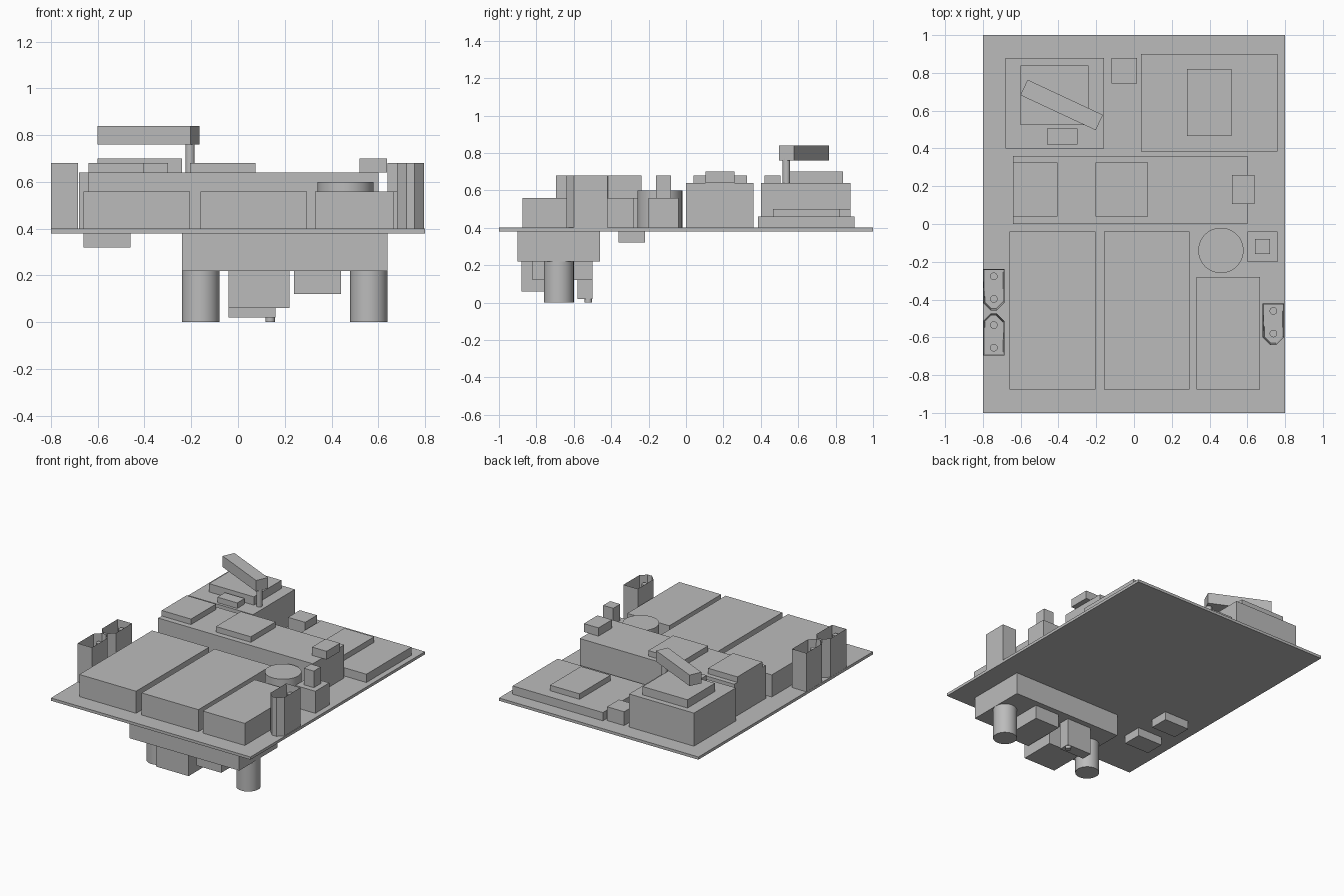
import bpy, bmesh, math
from mathutils import Matrix

cube = bpy.data.objects.get("Cube")
if cube:
    bpy.data.objects.remove(cube, do_unlink=True)

GREY = (0.5, 0.5, 0.5, 1)
grey = bpy.data.materials.new("plain_grey")
grey.use_nodes = True
grey.diffuse_color = GREY
grey.node_tree.nodes["Principled BSDF"].inputs["Base Color"].default_value = GREY


def finish(name, bm):
    bmesh.ops.recalc_face_normals(bm, faces=bm.faces)
    mesh = bpy.data.meshes.new(name)
    bm.to_mesh(mesh)
    bm.free()
    mesh.materials.append(grey)
    obj = bpy.data.objects.new(name, mesh)
    bpy.context.scene.collection.objects.link(obj)
    return obj


def box(name, x, y, z, turn=0):
    """Box from x, y and z ranges, turned about its own upright axis."""
    bm = bmesh.new()
    size = [b - a for a, b in (x, y, z)]
    bmesh.ops.create_cube(bm, size=1, matrix=Matrix.Diagonal((*size, 1)))
    obj = finish(name, bm)
    obj.location = [(a + b) / 2 for a, b in (x, y, z)]
    obj.rotation_euler.z = math.radians(turn)
    return obj


def cylinder(name, x, y, radius, z, sides=48):
    bm = bmesh.new()
    bmesh.ops.create_cone(bm, cap_ends=True, segments=sides, radius1=radius,
                          radius2=radius, depth=z[1] - z[0])
    for f in bm.faces:
        f.smooth = len(f.verts) == 4
    for e in bm.edges:
        e.smooth = all(f.smooth for f in e.link_faces)
    obj = finish(name, bm)
    obj.location = (x, y, (z[0] + z[1]) / 2)
    return obj


def connector(name, x, y, flip):
    """Open shell with two clipped corners and two round pins."""
    w, h, c = 0.057, 0.11, 0.04
    outline = [(-w, h), (-w, c - h), (c - w, -h), (w - c, -h), (w, c - h), (w, h)]
    bm = bmesh.new()
    base = bm.faces.new([bm.verts.new((px, py * flip, 0)) for px, py in outline])
    out = bmesh.ops.extrude_face_region(bm, geom=[base])["geom"]
    bmesh.ops.translate(bm, vec=(0, 0, 0.28),
                        verts=[v for v in out if isinstance(v, bmesh.types.BMVert)])
    bm.normal_update()
    bmesh.ops.recalc_face_normals(bm, faces=bm.faces)
    top = max(bm.faces, key=lambda f: f.calc_center_median().z)
    # Rim, then sink the inner face to make the cavity
    bmesh.ops.inset_region(bm, faces=[top], thickness=0.01)
    bmesh.ops.translate(bm, vec=(0, 0, -0.26), verts=top.verts)
    obj = finish(name + "_shell", bm)
    obj.location = (x, y, BOARD)
    for i, dy in enumerate((-0.06, 0.06)):
        cylinder(f"{name}_pin_{i + 1}", x, y + dy + 0.01 * flip, 0.02, (BOARD + 0.01, 0.64), 24)


BOARD = 0.40   # top surface of the board
UNDER = 0.38   # bottom surface of the board

box("board", (-0.8, 0.8), (-1, 1), (UNDER, BOARD))

# Front row of modules
for name, x, back in (("right", (-0.66, -0.205), -0.04),
                      ("middle", (-0.16, 0.295), -0.04),
                      ("left", (0.33, 0.667), -0.28)):
    box(f"front_module_{name}", x, (-0.875, back), (BOARD, 0.56))

# Round component and small stepped block beside it
cylinder("round_component", 0.46, -0.14, 0.12, (BOARD, 0.60))
box("stepped_block_base", (0.6, 0.76), (-0.2, -0.04), (BOARD, 0.56))
box("stepped_block_top", (0.64, 0.72), (-0.16, -0.08), (0.56, 0.68))

# Long central module with its lids
box("central_module", (-0.64, 0.6), (0, 0.36), (BOARD, 0.64))
box("central_lid_right", (-0.64, -0.405), (0.04, 0.325), (0.64, 0.68))
box("central_lid_middle", (-0.205, 0.075), (0.04, 0.325), (0.64, 0.68))
box("central_lid_left", (0.52, 0.637), (0.105, 0.26), (0.64, 0.70))

# Rear tower with lever on a post
box("rear_tower", (-0.68, -0.16), (0.40, 0.88), (BOARD, 0.64))
box("tower_plate", (-0.60, -0.24), (0.525, 0.84), (0.64, 0.70))
box("tower_small_block", (-0.46, -0.30), (0.42, 0.505), (0.64, 0.68))
cylinder("lever_post", -0.205, 0.537, 0.02, (0.64, 0.77), 24)
box("lever", (-0.603, -0.163), (0.585, 0.675), (0.76, 0.84), turn=-25)

# Rear flat module and small rear block
box("rear_block", (-0.12, 0.017), (0.745, 0.88), (BOARD, 0.50))
box("rear_flat_module", (0.037, 0.76), (0.385, 0.90), (BOARD, 0.46))
box("rear_flat_plate", (0.28, 0.517), (0.465, 0.82), (0.46, 0.50))

# Tall open connectors along both edges
connector("right_connector_rear", -0.742, -0.347, 1)
connector("right_connector_front", -0.742, -0.585, -1)
connector("left_connector", 0.738, -0.53, 1)

# Parts hanging below the board
box("under_module", (-0.24, 0.64), (-0.90, -0.46), (0.22, UNDER))
for side, x in (("right", -0.16), ("left", 0.56)):
    cylinder(f"under_can_{side}", x, -0.68, 0.08, (0, 0.22))
box("under_block_deep", (-0.04, 0.22), (-0.88, -0.62), (0.06, 0.22))
box("under_block_shallow", (0.24, 0.44), (-0.82, -0.50), (0.12, 0.22))
box("under_upright_plate", (-0.04, 0.16), (-0.58, -0.50), (0.02, 0.22))
cylinder("under_plate_nub", 0.138, -0.522, 0.02, (0, 0.03), 24)
for i, y in enumerate((-0.57, -0.29)):
    box(f"under_pad_{i + 1}", (-0.66, -0.46), (y - 0.07, y + 0.07), (0.32, UNDER))
